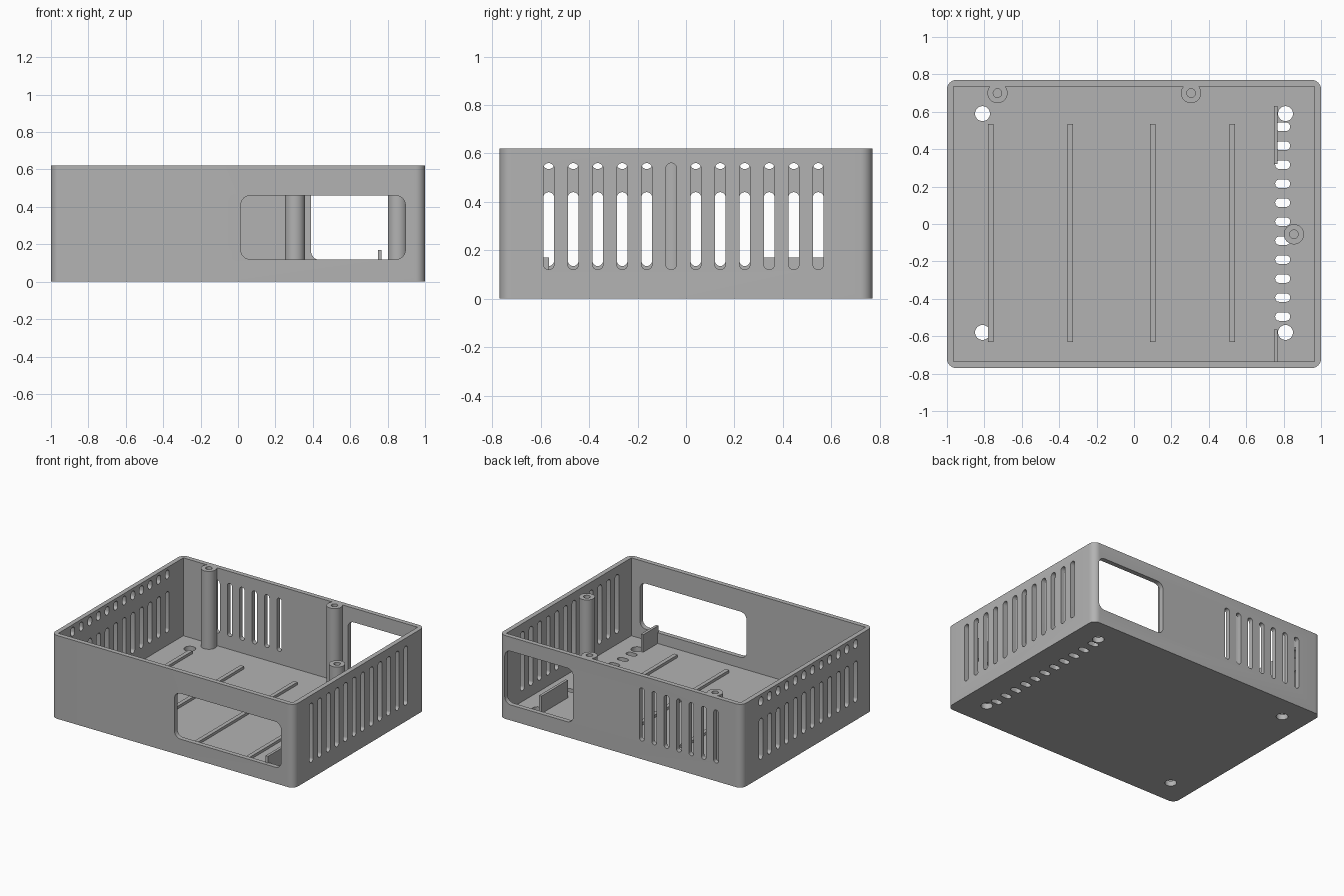
import bpy, bmesh, math
from mathutils import Vector

if "Cube" in bpy.data.objects:
    bpy.data.objects.remove(bpy.data.objects["Cube"])

W, D, H = 1.0, 0.77, 0.62          # half width, half depth, height
WALL, FLOOR = 0.035, 0.04

grey = bpy.data.materials.new("grey plastic")
grey.diffuse_color = (0.45, 0.45, 0.45, 1)
grey.use_nodes = True
grey.node_tree.nodes["Principled BSDF"].inputs["Base Color"].default_value = grey.diffuse_color


def rounded(u0, u1, v0, v1, r=0.0, n=6):
    """Outline of a rectangle with rounded corners."""
    if r == 0:
        return [(u0, v0), (u1, v0), (u1, v1), (u0, v1)]
    pts = []
    corners = [(u1 - r, v1 - r), (u0 + r, v1 - r), (u0 + r, v0 + r), (u1 - r, v0 + r)]
    for k, (cu, cv) in enumerate(corners):
        for i in range(n + 1):
            a = math.pi / 2 * (k + i / n)
            p = (cu + r * math.cos(a), cv + r * math.sin(a))
            if not pts or math.dist(p, pts[-1]) > 1e-4:
                pts.append(p)
    if math.dist(pts[0], pts[-1]) < 1e-4:
        pts.pop()
    return pts


def circle(cu, cv, r, n=32):
    return [(cu + r * math.cos(2 * math.pi * i / n),
             cv + r * math.sin(2 * math.pi * i / n)) for i in range(n)]


def prisms(name, outlines, axis, t0, t1):
    """One object made of outlines extruded along an axis from t0 to t1."""
    place = {'x': lambda u, v, t: (t, u, v),
             'y': lambda u, v, t: (u, t, v),
             'z': lambda u, v, t: (u, v, t)}[axis]
    bm = bmesh.new()
    for outline in outlines:
        face = bm.faces.new([bm.verts.new(place(u, v, t0)) for u, v in outline])
        ext = bmesh.ops.extrude_face_region(bm, geom=[face])
        move = Vector(place(0, 0, t1 - t0))
        for v in ext["geom"]:
            if isinstance(v, bmesh.types.BMVert):
                v.co += move
    bmesh.ops.recalc_face_normals(bm, faces=bm.faces)
    mesh = bpy.data.meshes.new(name)
    bm.to_mesh(mesh)
    bm.free()
    mesh.materials.append(grey)
    ob = bpy.data.objects.new(name, mesh)
    bpy.context.collection.objects.link(ob)
    return ob


def activate(ob):
    bpy.ops.object.select_all(action='DESELECT')
    ob.select_set(True)
    bpy.context.view_layer.objects.active = ob


def cut(ob, cutter):
    """Subtract the cutter, then discard it."""
    cutter.hide_render = True
    mod = ob.modifiers.new("cut", 'BOOLEAN')
    mod.operation, mod.solver, mod.object = 'DIFFERENCE', 'EXACT', cutter
    activate(ob)
    bpy.ops.object.modifier_apply(modifier=mod.name)
    bpy.data.objects.remove(cutter)


def smooth(ob):
    activate(ob)
    bpy.ops.object.shade_smooth_by_angle(angle=math.radians(30))


# Open-topped case
case = prisms("case", [rounded(-W, W, -D, D, 0.05, 8)], 'z', 0, H)
cut(case, prisms("cavity", [rounded(-W + WALL, W - WALL, -D + WALL, D - WALL)],
                 'z', FLOOR, H + 0.1))

# Front window
cut(case, prisms("front_window", [rounded(0.015, 0.895, 0.12, 0.46, 0.05)],
                 'y', -D - 0.05, -D + 0.1))

# Back window and back vent slots
back = [rounded(0.39, 0.955, 0.115, 0.515, 0.05)]
for i in range(7):
    x = -0.175 - 0.102 * i
    back.append(rounded(x - 0.02, x + 0.02, 0.135, 0.53, 0.02))
cut(case, prisms("back_openings", back, 'y', D - 0.1, D + 0.05))

# Side vents: long slots on the right, split slots on the left
slot_ys = [-0.567 + 0.1012 * i for i in range(12)]
R = 0.0225
cut(case, prisms("right_vents",
                 [rounded(y - R, y + R, 0.12, 0.56, R) for y in slot_ys],
                 'x', W - 0.1, W + 0.05))
cut(case, prisms("left_vents",
                 [rounded(y - R, y + R, a, b, R) for y in slot_ys
                  for a, b in ((0.135, 0.44), (0.535, 0.60))],
                 'x', -W - 0.05, -W + 0.1))

# Floor vents and corner screw holes
floor = [circle(x, y, 0.04) for x in (-0.81, 0.81) for y in (-0.58, 0.59)]
for i in range(11):
    y = 0.52 - 0.1015 * i
    floor.append(rounded(0.755, 0.835, y - R, y + R, R - 0.001))
cut(case, prisms("floor_openings", floor, 'z', -0.05, FLOOR + 0.05))
smooth(case)

# Screw posts with blind holes
for i, (x, y) in enumerate([(-0.73, 0.70), (0.305, 0.70), (0.855, -0.055)]):
    post = prisms(f"screw_post_{i + 1}", [circle(x, y, 0.054)], 'z', FLOOR - 0.01, H)
    cut(post, prisms("post_hole", [circle(x, y, 0.023, 24)], 'z', 0.25, H + 0.1))
    smooth(post)

# Low floor ribs
prisms("floor_ribs", [rounded(x - 0.015, x + 0.015, -0.63, 0.535)
                      for x in (-0.765, -0.34, 0.10, 0.525)],
       'z', FLOOR - 0.01, FLOOR + 0.02)

# Short upright partitions near the right wall
prisms("partitions", [rounded(0.748, 0.768, 0.32, 0.63),
                      rounded(0.748, 0.768, -D + WALL - 0.01, -0.565)],
       'z', FLOOR - 0.01, 0.17)
